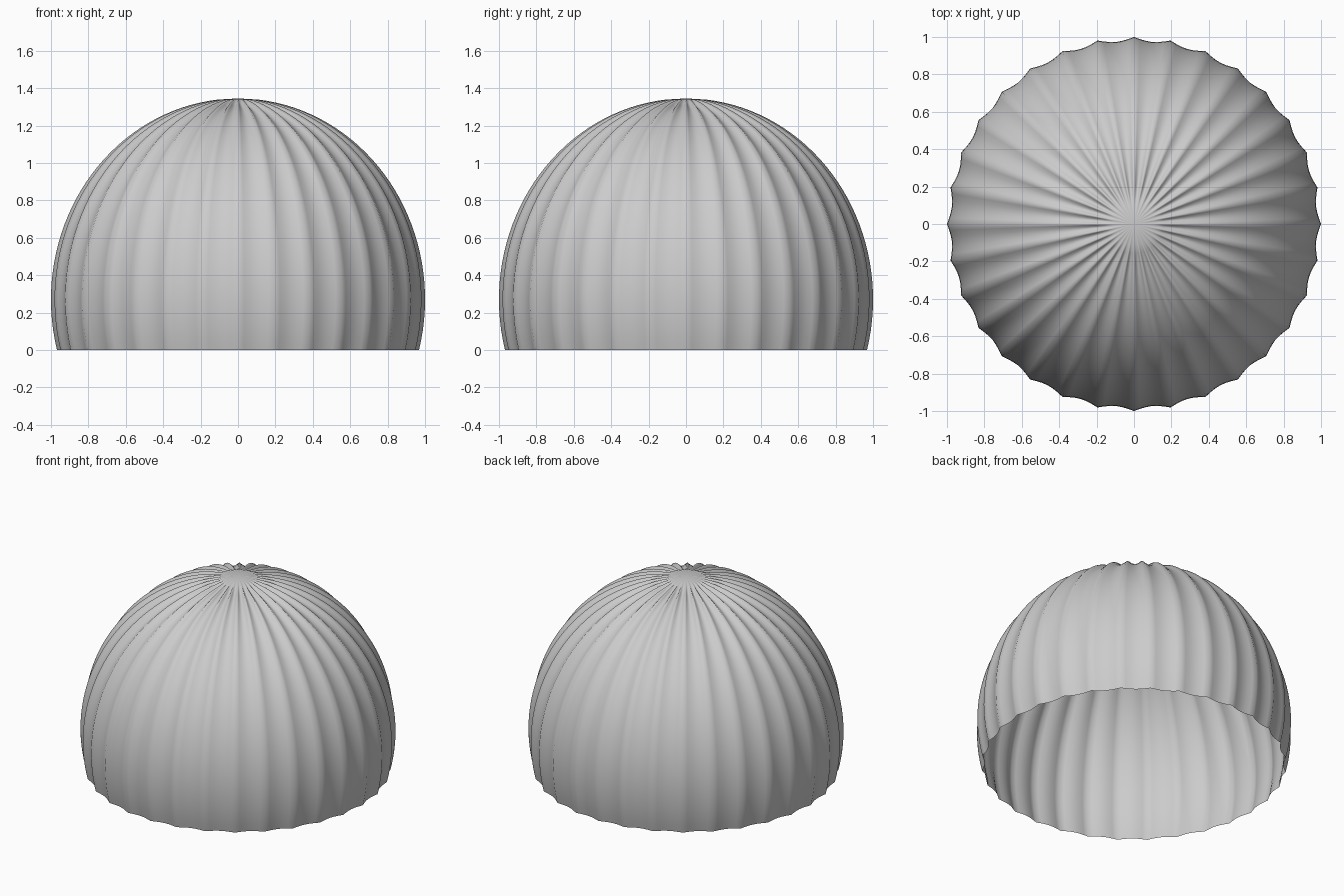
import bpy, bmesh, math

if "Cube" in bpy.data.objects:
    bpy.data.objects.remove(bpy.data.objects["Cube"])

RIBS, PER_RIB, ROWS = 32, 6, 36
CENTRE_Z, HEIGHT, DEPTH = 0.27, 1.075, 0.022


def smoothstep(t):
    t = max(0.0, min(1.0, t))
    return t * t * (3 - 2 * t)


# Fluted open dome: elliptical profile with sharp ridges and rounded valleys
bm = bmesh.new()
segments = RIBS * PER_RIB
start = -math.asin(CENTRE_Z / HEIGHT)
rings = []
for row in range(ROWS):
    a = start + (math.pi / 2 - 0.11 - start) * row / (ROWS - 1)
    r, z = math.cos(a), CENTRE_Z + HEIGHT * math.sin(a)
    # flutes fade out into the smooth cap at the crown
    fade = smoothstep((r - 0.11) / 0.08)
    ring = []
    for i in range(segments):
        t = 2 * math.pi * i / segments
        d = DEPTH * fade * abs(math.sin(t * RIBS / 2))
        rr = r - d * math.cos(a)
        zz = z - d * max(0.0, math.sin(a))
        ring.append(bm.verts.new((rr * math.cos(t), rr * math.sin(t), max(0, zz))))
    rings.append(ring)
for lower, upper in zip(rings, rings[1:]):
    for i in range(segments):
        j = (i + 1) % segments
        bm.faces.new((lower[i], lower[j], upper[j], upper[i]))

# Crown cap
pole = bm.verts.new((0, 0, CENTRE_Z + HEIGHT))
for i in range(segments):
    bm.faces.new((rings[-1][i], rings[-1][(i + 1) % segments], pole))

mesh = bpy.data.meshes.new("fluted_dome")
bm.to_mesh(mesh)
bm.free()
dome = bpy.data.objects.new("fluted_dome", mesh)
bpy.context.collection.objects.link(dome)
for p in mesh.polygons:
    p.use_smooth = True
